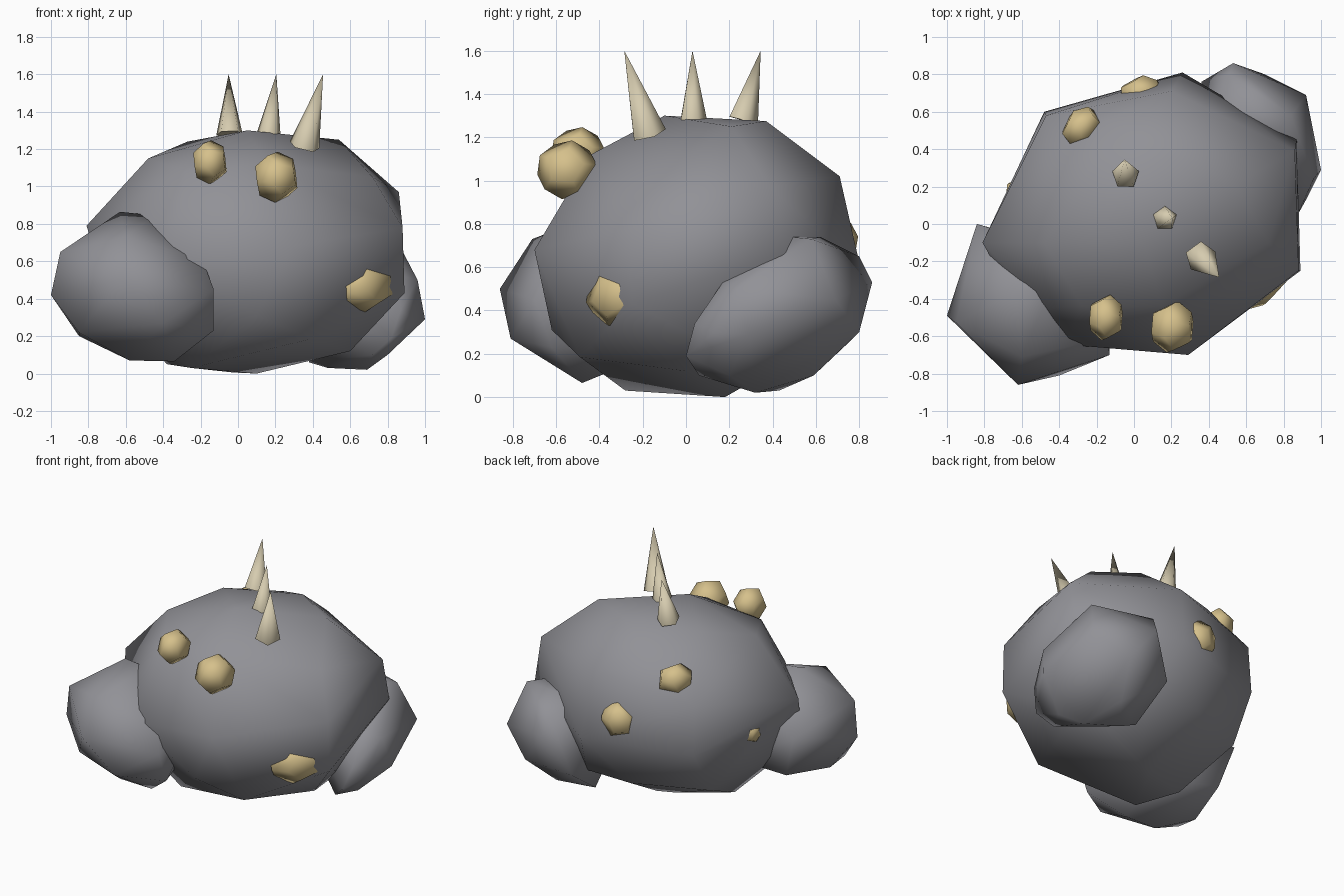
import bpy, bmesh, math
from mathutils import Vector, Matrix

if "Cube" in bpy.data.objects:
    bpy.data.objects.remove(bpy.data.objects["Cube"])


def material(name, rgb):
    m = bpy.data.materials.new(name)
    m.diffuse_color = (*rgb, 1)
    m.use_nodes = True
    m.node_tree.nodes["Principled BSDF"].inputs["Base Color"].default_value = m.diffuse_color
    return m


STONE = material("grey_stone", (0.285, 0.285, 0.308))
TAN = material("tan_lump", (0.67, 0.53, 0.26))
BONE = material("pale_bone", (0.67, 0.60, 0.43))


def finish(bm, name, mat):
    bmesh.ops.recalc_face_normals(bm, faces=bm.faces)
    for f in bm.faces:
        f.smooth = True
    mesh = bpy.data.meshes.new(name)
    bm.to_mesh(mesh)
    bm.free()
    mesh.materials.append(mat)
    obj = bpy.data.objects.new(name, mesh)
    bpy.context.collection.objects.link(obj)
    return obj


def hull(name, corners, mat):
    """Faceted solid wrapped around a few corner points."""
    bm = bmesh.new()
    for c in corners:
        bm.verts.new(c)
    res = bmesh.ops.convex_hull(bm, input=bm.verts)
    loose = {v for v in res["geom_interior"] if isinstance(v, bmesh.types.BMVert)}
    bmesh.ops.delete(bm, geom=list(loose), context="VERTS")
    return finish(bm, name, mat)


def lump(name, centre, radii, turn):
    """Twelve-sided pebble, stretched and turned about the vertical."""
    bm = bmesh.new()
    bmesh.ops.create_icosphere(bm, subdivisions=1, radius=1)
    tilt = Matrix.Rotation(0.45, 3, 'X') @ Matrix.Rotation(0.3, 3, 'Y')
    dirs = [tilt @ f.calc_center_median().normalized() for f in bm.faces]
    bm.free()
    rot = Matrix.Rotation(math.radians(turn), 3, 'Z')
    corners = [Vector(centre) + rot @ Vector(a * r * 1.06 for a, r in zip(d, radii))
               for d in dirs]
    return hull(name, corners, TAN)


def spike(name, base, tip, radius):
    base, tip = Vector(base), Vector(tip)
    axis = tip - base
    bm = bmesh.new()
    bmesh.ops.create_cone(bm, cap_ends=True, segments=5, radius1=radius,
                          radius2=0, depth=axis.length)
    turn = Vector((0, 0, 1)).rotation_difference(axis)
    for v in bm.verts:
        v.co = turn @ v.co + (base + tip) / 2
    obj = finish(bm, name, BONE)
    for p in obj.data.polygons:      # flat base cap
        if len(p.vertices) > 3:
            p.use_smooth = False
    return obj


# Main body
hull("body", [
    (-.81, -.10, .79), (-.48, -.10, 1.15), (.05, -.10, 1.30), (.54, .21, 1.25),
    (.25, .37, 1.275), (.86, .39, .97), (.88, -.25, .78), (.89, -.25, .43),
    (.60, 0, .12), (.10, .18, 0), (-.02, .14, .005), (-.25, -.28, .03),
    (-.38, 0, .05), (-.47, .58, .90), (-.48, .60, .56), (-.48, .42, .25),
    (.26, .81, .58), (.20, .71, 1.02), (.03, .47, 1.20), (-.15, .55, 1.08),
    (.29, -.70, .68), (-.36, -.645, .60), (.10, -.62, .31), (.39, -.49, .185),
    (.15, -.44, 1.12), (-.28, -.44, 1.08), (-.46, -.45, .83), (.72, -.10, 1.05),
    (.87, .45, .67), (-.27, .22, 1.24), (-.68, -.33, .38), (-.66, .20, .60),
    (.37, .58, .23), (.60, .30, .15), (0, .62, .25)], STONE)

# Boulder at the front left
hull("front_boulder", [
    (-1.0, -.49, .42), (-.62, -.86, .50), (-.13, -.70, .45), (-.84, 0, .55),
    (-.95, -.53, .65), (-.63, -.36, .865), (-.45, -.36, .845), (-.60, -.71, .73),
    (-.19, -.62, .61), (-.34, -.48, .065), (-.58, -.48, .07), (-.85, -.40, .20),
    (-.85, -.56, .22), (-.40, -.81, .27), (-.13, -.62, .23), (-.75, -.05, .25),
    (-.20, -.20, .45), (-.35, -.15, .70), (-.30, -.15, .20)], STONE)

# Boulder at the back right
hull("back_boulder", [
    (.53, .86, .53), (.92, .69, .45), (1.0, .29, .29), (.51, .80, .65),
    (.84, .58, .73), (.60, .62, .74), (.75, .48, .74), (.85, .17, .53),
    (.96, .24, .50), (.92, .13, .30), (.80, .20, .10), (.69, .32, .02),
    (.48, .43, .03), (.60, .59, .10), (.70, .80, .30), (.36, .76, .26),
    (.45, .45, .70), (.72, .06, .10), (.82, .0, .19), (.87, .04, .34),
    (.38, .47, .06), (.35, .30, .30), (.45, .25, .60)], STONE)

# Tan lumps scattered over the body
for i, (centre, radii, turn) in enumerate([
        ((-.15, -.50, 1.13), (.095, .12, .112), 0),
        ((.205, -.55, 1.05), (.12, .135, .13), 0),
        ((.68, -.338, .465), (.17, .085, .13), 35),
        ((-.28, .52, 1.02), (.115, .09, .105), 45),
        ((.037, .70, .72), (.115, .09, .12), 10),
        ((-.60, .17, .61), (.09, .08, .08), 0)]):
    lump(f"lump_{i + 1}", centre, radii, turn)

# Row of spikes along the top
for i, (base, tip, radius) in enumerate([
        ((.355, -.175, 1.215), (.455, -.285, 1.60), .085),
        ((.165, .03, 1.285), (.205, .03, 1.60), .066),
        ((-.045, .26, 1.28), (-.05, .345, 1.60), .075)]):
    spike(f"spike_{i + 1}", base, tip, radius)
